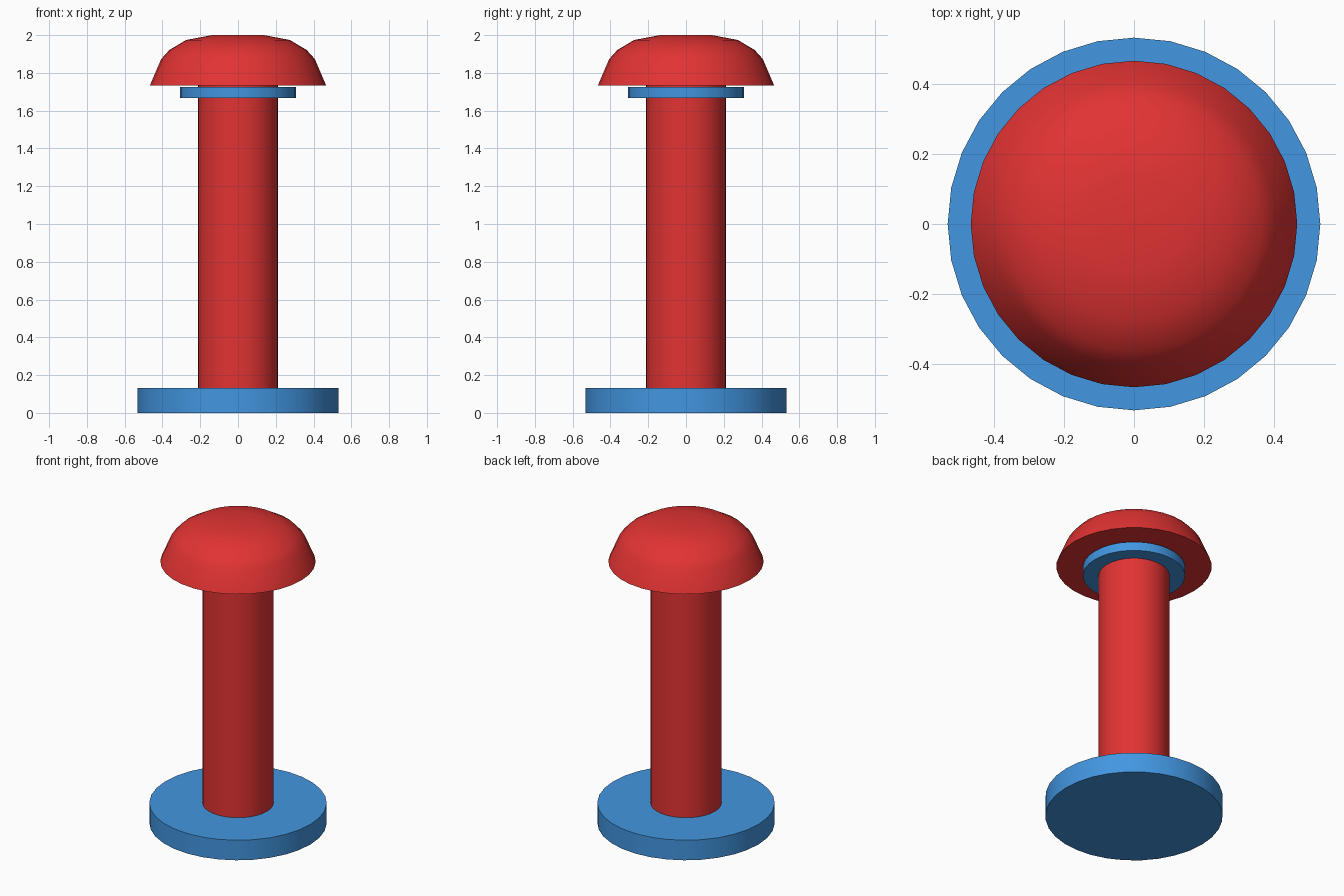
import bpy
import math

if "Cube" in bpy.data.objects:
    bpy.data.objects.remove(bpy.data.objects["Cube"])

SIDES = 32


def material(name, rgb):
    mat = bpy.data.materials.new(name)
    mat.diffuse_color = (*rgb, 1.0)
    mat.use_nodes = True
    mat.node_tree.nodes["Principled BSDF"].inputs["Base Color"].default_value = mat.diffuse_color
    return mat


red = material("red", (0.76, 0.033, 0.033))
blue = material("blue", (0.055, 0.305, 0.75))


def lathe(name, profile, mat):
    """Turn a (radius, z) profile, bottom to top, into a capped solid."""
    verts, faces = [], []
    for r, z in profile:
        for i in range(SIDES):
            a = 2 * math.pi * i / SIDES
            verts.append((r * math.cos(a), r * math.sin(a), z))
    for k in range(len(profile) - 1):
        for i in range(SIDES):
            j = (i + 1) % SIDES
            lo, hi = k * SIDES, (k + 1) * SIDES
            faces.append((lo + i, lo + j, hi + j, hi + i))
    top = (len(profile) - 1) * SIDES
    faces.append(tuple(reversed(range(SIDES))))
    faces.append(tuple(range(top, top + SIDES)))
    mesh = bpy.data.meshes.new(name)
    mesh.from_pydata(verts, [], faces)
    mesh.materials.append(mat)
    obj = bpy.data.objects.new(name, mesh)
    bpy.context.collection.objects.link(obj)
    bpy.ops.object.select_all(action='DESELECT')
    obj.select_set(True)
    bpy.context.view_layer.objects.active = obj
    bpy.ops.object.shade_smooth_by_angle(angle=math.radians(35))
    return obj


# Wide foot disc
lathe("base_disc", [(0.533, 0.0), (0.533, 0.133)], blue)
# Upright post, reaching the underside of the cap
lathe("post", [(0.213, 0.133), (0.213, 1.733)], red)
# Thin collar just below the cap
lathe("collar", [(0.307, 1.667), (0.307, 1.726)], blue)
# Domed cap with a small flat crown
lathe("domed_cap", [(0.467, 1.733), (0.407, 1.873), (0.364, 1.921),
                    (0.275, 1.974), (0.137, 2.0)], red)
